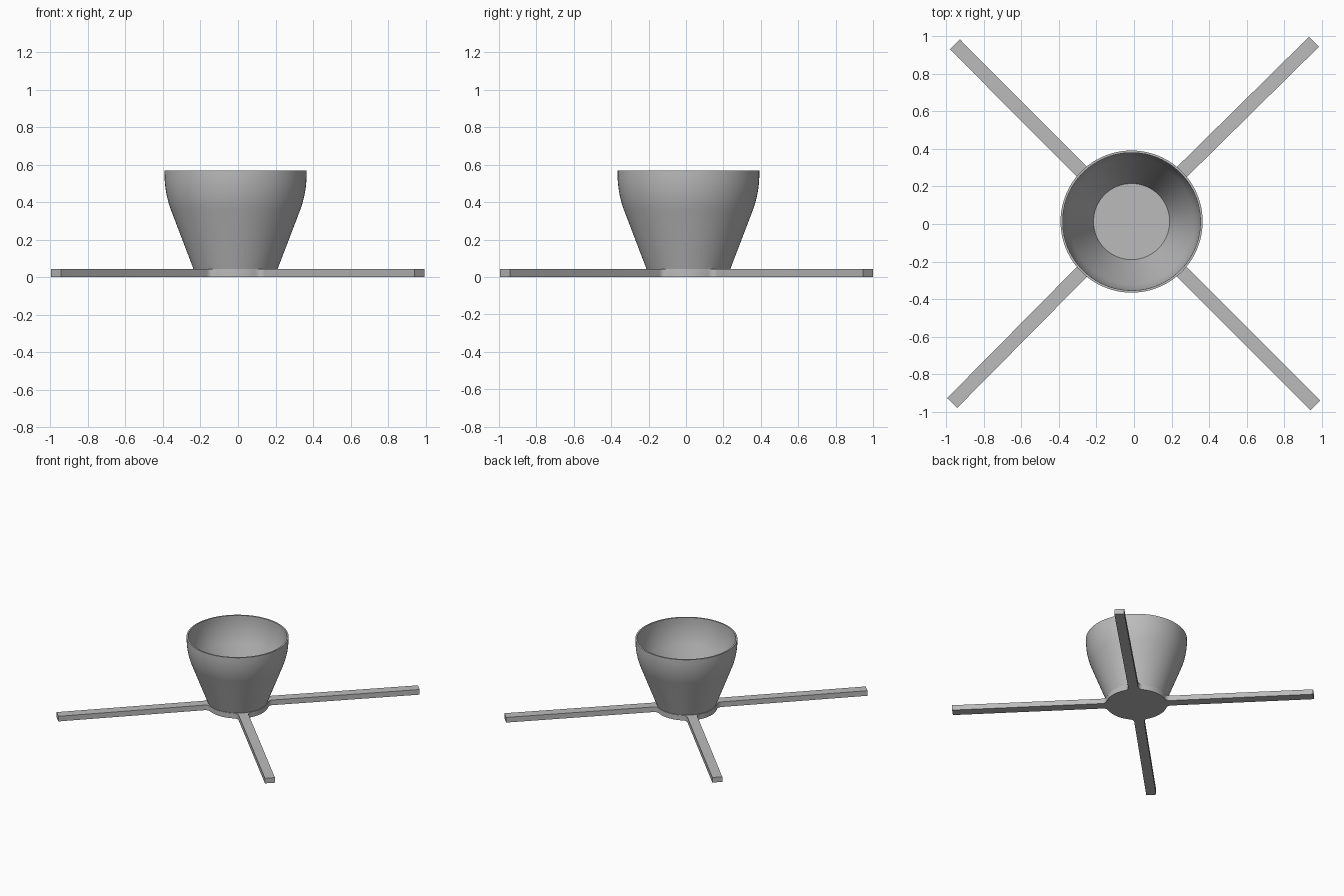
import bpy, bmesh, math
from mathutils import Vector

cube = bpy.data.objects.get("Cube")
if cube:
    bpy.data.objects.remove(cube, do_unlink=True)

CENTRE = Vector((-0.013, 0.013, 0))
SEGMENTS = 96
BASE_R, ARM_HALF, ARM_H, FILLET = 0.229, 0.0375, 0.042, 0.04

grey = bpy.data.materials.new("plain_grey")
grey.use_nodes = True
grey.diffuse_color = (0.5, 0.5, 0.5, 1)
grey.node_tree.nodes["Principled BSDF"].inputs["Base Color"].default_value = (0.5, 0.5, 0.5, 1)


def finish(bm, name):
    bmesh.ops.recalc_face_normals(bm, faces=bm.faces)
    mesh = bpy.data.meshes.new(name)
    bm.to_mesh(mesh)
    bm.free()
    mesh.materials.append(grey)
    obj = bpy.data.objects.new(name, mesh)
    obj.location = CENTRE
    bpy.context.collection.objects.link(obj)
    bpy.ops.object.select_all(action='DESELECT')
    obj.select_set(True)
    bpy.context.view_layer.objects.active = obj
    bpy.ops.object.shade_smooth_by_angle(angle=math.radians(30))
    return obj


def lathe(name, profile):
    bm = bmesh.new()
    verts = [bm.verts.new((r, 0, z)) for r, z in profile]
    edges = [bm.edges.new(pair) for pair in zip(verts, verts[1:])]
    bmesh.ops.spin(bm, geom=verts + edges, cent=(0, 0, 0), axis=(0, 0, 1),
                   angle=math.tau, steps=SEGMENTS, use_duplicate=False)
    bmesh.ops.remove_doubles(bm, verts=bm.verts, dist=1e-5)
    return finish(bm, name)


# Bowl: straight cone, curving to a vertical rim, with a thin wall
def shoulder(inset):
    radius, lean = 0.555, math.radians(20)
    return [(0.379 - inset - radius * (1 - math.cos(lean * (1 - i / 10))),
             0.55 - radius * math.sin(lean * (1 - i / 10))) for i in range(11)]


outer = [(0, 0.005), (0.212, 0.005), (0.225, 0.045)] + shoulder(0) + [(0.379, 0.568)]
inner = [(0.367, 0.568)] + shoulder(0.012)[::-1] + [(0.203, 0.03), (0, 0.03)]
lathe("bowl", outer + inner)


# Flat base: one outline of a disc and four arms with filleted roots
def arm_outline(tip):
    u = math.sqrt((BASE_R + FILLET) ** 2 - (ARM_HALF + FILLET) ** 2)
    v = ARM_HALF + FILLET
    start = math.atan2(-v, -u) + math.tau
    stop = 1.5 * math.pi
    arc = [Vector((u + FILLET * math.cos(a), v + FILLET * math.sin(a)))
           for a in (start + (stop - start) * i / 6 for i in range(7))]
    upper = arc + [Vector((tip.length, ARM_HALF))]
    lower = [Vector((p.x, -p.y)) for p in reversed(upper)]
    lower = lower[::-1]
    heading = math.atan2(tip.y, tip.x)
    c, s = math.cos(heading), math.sin(heading)
    turn = lambda p: Vector((c * p.x - s * p.y, s * p.x + c * p.y))
    return [turn(p) for p in lower + upper[::-1]]


tips = [(0.96, 0.972), (-0.955, 0.958), (-0.97, -0.955), (0.967, -0.967)]
arms = [arm_outline(Vector(t) - CENTRE.to_2d()) for t in tips]
outline = []
for arm, following in zip(arms, arms[1:] + arms[:1]):
    outline += arm
    a0 = math.atan2(arm[-1].y, arm[-1].x)
    a1 = math.atan2(following[0].y, following[0].x)
    sweep = (a1 - a0) % math.tau
    outline += [Vector((BASE_R * math.cos(a0 + sweep * i / 12),
                        BASE_R * math.sin(a0 + sweep * i / 12))) for i in range(1, 12)]

# The slab is a ring-free plate: walls, underside, and a top open beneath the bowl
bm = bmesh.new()
low = [bm.verts.new((p.x, p.y, 0)) for p in outline]
high = [bm.verts.new((p.x, p.y, ARM_H)) for p in outline]
hub = [bm.verts.new((p.x * k, p.y * k, ARM_H))
       for p in outline for k in [0.221 / p.length]]
# Hub points follow the outline so the top is a band around the bowl foot
count = len(outline)
per_arm = len(arms[0])
period = per_arm + 11
bm.faces.new(low)
for i in range(count):
    j = (i + 1) % count
    bm.faces.new((low[i], low[j], high[j], high[i]))
    bm.faces.new((high[i], high[j], hub[j], hub[i]))
finish(bm, "base_with_arms")
